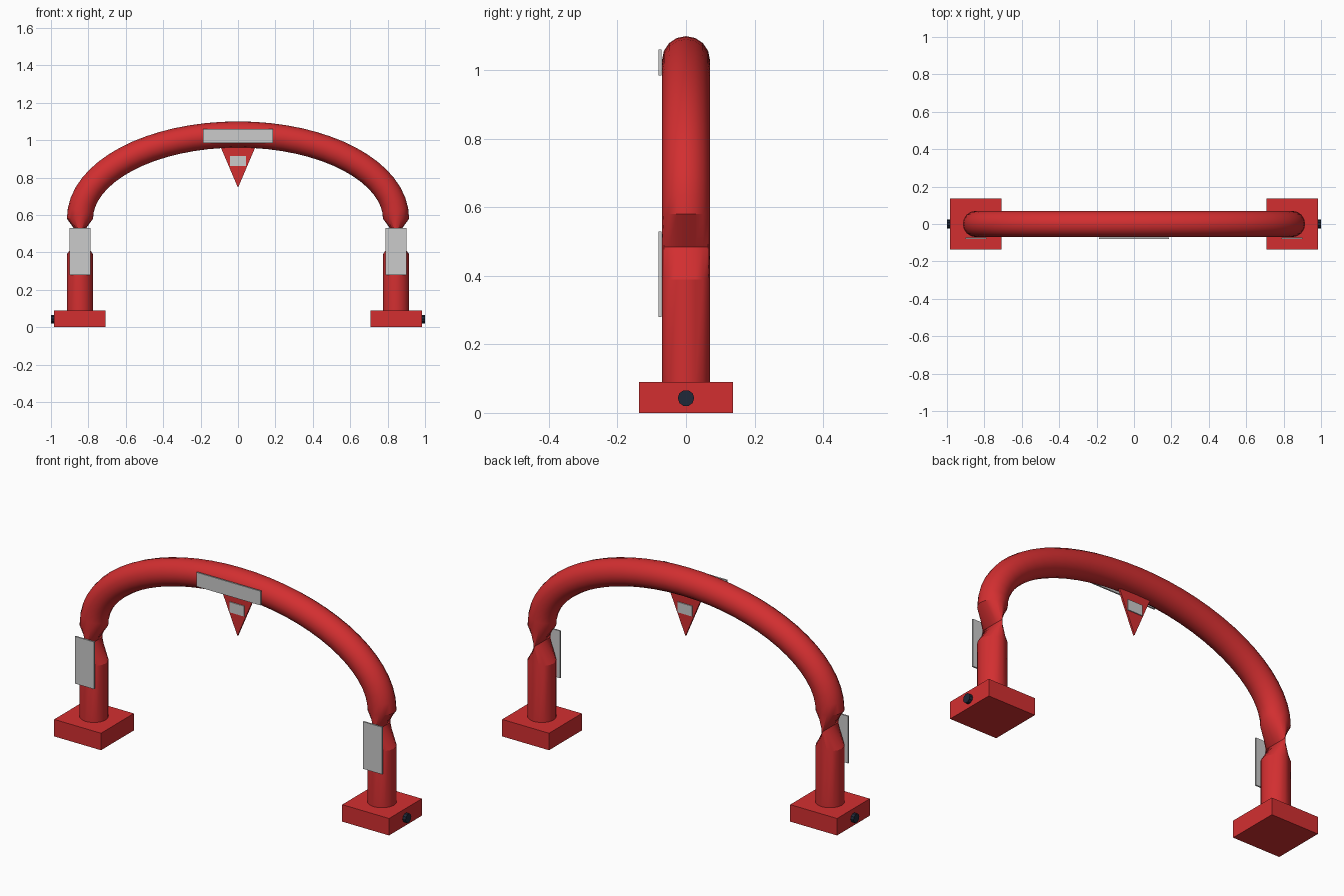
import bpy, bmesh, math
from mathutils import Vector

cube = bpy.data.objects.get("Cube")
if cube:
    bpy.data.objects.remove(cube)


def material(name, rgb):
    m = bpy.data.materials.new(name)
    m.use_nodes = True
    m.diffuse_color = (*rgb, 1)
    m.node_tree.nodes["Principled BSDF"].inputs["Base Color"].default_value = (*rgb, 1)
    return m


RED = material("red", (0.65, 0.028, 0.03))
GREY = material("light_grey", (0.6, 0.6, 0.6))
NAVY = material("dark_navy", (0.014, 0.022, 0.04))

LEG_X, TUBE_R, SPRING_Z, RISE = 0.845, 0.07, 0.58, 0.45
SIDES, STEPS = 16, 32


def finish(name, bm, mat, smooth=False):
    bmesh.ops.recalc_face_normals(bm, faces=bm.faces)
    mesh = bpy.data.meshes.new(name)
    bm.to_mesh(mesh)
    bm.free()
    mesh.materials.append(mat)
    ob = bpy.data.objects.new(name, mesh)
    bpy.context.collection.objects.link(ob)
    if smooth:
        bpy.ops.object.select_all(action='DESELECT')
        ob.select_set(True)
        bpy.context.view_layer.objects.active = ob
        bpy.ops.object.shade_smooth_by_angle(angle=math.radians(30))
    return ob


def box(name, center, size, mat):
    bm = bmesh.new()
    bmesh.ops.create_cube(bm, size=1)
    for v in bm.verts:
        v.co = Vector(center) + Vector(a * b for a, b in zip(v.co, size))
    return finish(name, bm, mat)


# Tube path: (centre, outward direction, width across the bend)
def leg(side):
    return [(Vector((side * LEG_X, 0, z)), Vector((side, 0, 0)), w)
            for z, w in ((0.08, 1), (0.39, 1), (0.485, 0.02))]


path = leg(1)
for i in range(STEPS + 1):
    t = math.pi * i / STEPS
    out = Vector((RISE * math.cos(t), 0, LEG_X * math.sin(t))).normalized()
    path.append((Vector((LEG_X * math.cos(t), 0, SPRING_Z + RISE * math.sin(t))), out, 1))
path += reversed(leg(-1))

# Arch tube with a pinched neck on each leg
bm = bmesh.new()
rings = []
for centre, out, width in path:
    ring = []
    for k in range(SIDES):
        a = math.tau * k / SIDES
        offset = out * math.cos(a) * width + Vector((0, math.sin(a), 0))
        ring.append(bm.verts.new(centre + offset * TUBE_R))
    rings.append(ring)
for r0, r1 in zip(rings, rings[1:]):
    for k in range(SIDES):
        n = (k + 1) % SIDES
        bm.faces.new((r0[k], r0[n], r1[n], r1[k]))
bm.faces.new(rings[0])
bm.faces.new(rings[-1])
finish("arch_tube", bm, RED, smooth=True)

# Feet, side plugs and leg panels
for label, s in (("left", 1), ("right", -1)):
    box(label + "_foot", (s * LEG_X, 0, 0.045), (0.275, 0.275, 0.09), RED)
    box(label + "_leg_panel", (s * LEG_X, -0.076, 0.405), (0.112, 0.008, 0.25), GREY)
    bm = bmesh.new()
    bmesh.ops.create_cone(bm, cap_ends=True, segments=10, radius1=0.024,
                          radius2=0.024, depth=0.04)
    for v in bm.verts:
        v.co = Vector((v.co.z + s * 0.98, v.co.y, v.co.x + 0.043))
    finish(label + "_plug", bm, NAVY, smooth=True)

# Banner panel on the crown
box("crown_panel", (0, -0.076, 1.023), (0.374, 0.008, 0.075), GREY)

# Hanging pennant with a small plate on both faces
bm = bmesh.new()
tri = [bm.verts.new((x, -0.005, z)) for x, z in ((-0.1, 0.98), (0.1, 0.98), (0, 0.745))]
face = bm.faces.new(tri)
moved = bmesh.ops.extrude_face_region(bm, geom=[face])["geom"]
for v in moved:
    if isinstance(v, bmesh.types.BMVert):
        v.co.y = 0.005
finish("pennant", bm, RED)
for label, s in (("back", 1), ("front", -1)):
    box("pennant_plate_" + label, (0, s * 0.007, 0.888), (0.086, 0.006, 0.055), GREY)
